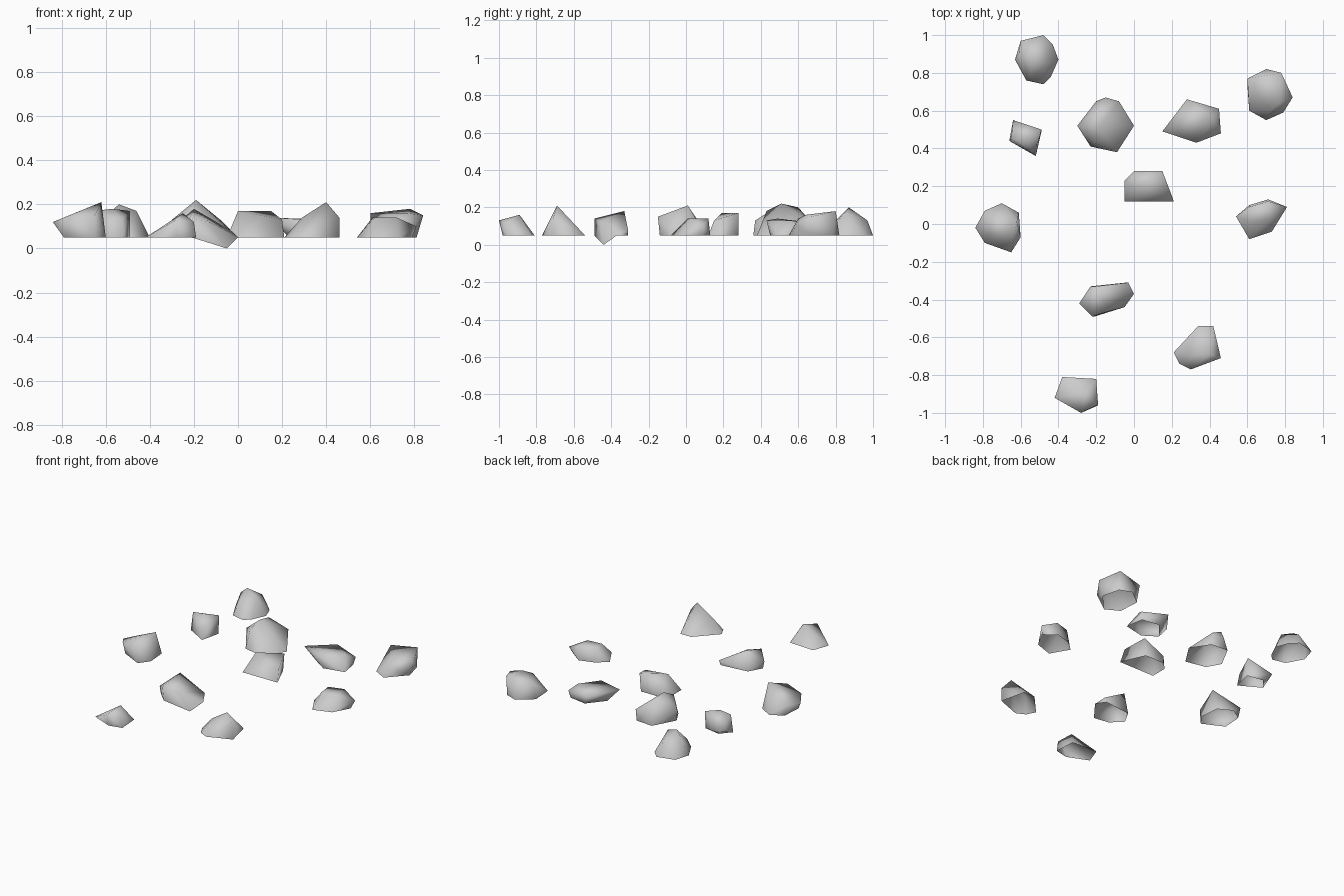
import bpy
import bmesh
import math

if "Cube" in bpy.data.objects:
    bpy.data.objects.remove(bpy.data.objects["Cube"], do_unlink=True)

GROUND = 0.05  # height of the open undersides

# One plain stone colour
stone = bpy.data.materials.new("stone_grey")
stone.use_nodes = True
stone_colour = (0.6, 0.6, 0.6, 1)
stone.diffuse_color = stone_colour
stone.node_tree.nodes["Principled BSDF"].inputs["Base Color"].default_value = stone_colour


def make_rock(name, base, crown):
    """Wrap a hollow stone shell around its footprint and its raised corners."""
    bm = bmesh.new()
    for x, y in base:
        bm.verts.new((x, y, GROUND))
    for corner in crown:
        bm.verts.new(corner)
    hull = bmesh.ops.convex_hull(bm, input=bm.verts[:])
    unused = set(hull["geom_interior"]) | set(hull["geom_unused"])
    loose = [v for v in unused if isinstance(v, bmesh.types.BMVert)]
    bmesh.ops.delete(bm, geom=loose, context="VERTS")
    bmesh.ops.recalc_face_normals(bm, faces=bm.faces[:])
    # Leave the underside open
    underside = [f for f in bm.faces if all(v.co.z < GROUND + 0.001 for v in f.verts)]
    bmesh.ops.delete(bm, geom=underside, context="FACES")
    bmesh.ops.dissolve_limit(bm, angle_limit=math.radians(1),
                             verts=bm.verts[:], edges=bm.edges[:])
    # Worn, rounded look over the coarse facets
    for face in bm.faces:
        face.smooth = True
    mesh = bpy.data.meshes.new(name)
    bm.to_mesh(mesh)
    bm.free()
    mesh.materials.append(stone)
    rock = bpy.data.objects.new(name, mesh)
    bpy.context.collection.objects.link(rock)


# Back row of stones
make_rock("back_right_rock",
          base=[(-.6, .97), (-.48, 1), (-.43, .95), (-.4, .87),
                (-.44, .78), (-.48, .74), (-.57, .76), (-.63, .87)],
          crown=[(-.54, .87, .2), (-.46, .85, .17), (-.5, .97, .13),
                 (-.55, .77, .1), (-.61, .9, .14)])
make_rock("small_square_rock",
          base=[(-.66, .44), (-.52, .36), (-.49, .49), (-.6, .51)],
          crown=[(-.65, .45, .17), (-.49, .5, .17), (-.57, .45, .18),
                 (-.64, .55, .09), (-.53, .37, .13)])
make_rock("tall_back_rock",
          base=[(-.28, .5), (-.2, .65), (-.08, .64), (0, .52), (-.09, .38), (-.23, .41)],
          crown=[(-.19, .51, .22), (-.19, .6, .2), (-.3, .52, .13),
                 (-.15, .67, .12), (-.08, .65, .13), (-.21, .43, .18)])
make_rock("flat_back_rock",
          base=[(.23, .51), (.32, .45), (.46, .48), (.44, .6), (.32, .62)],
          crown=[(.15, .49, .14), (.28, .66, .12), (.45, .61, .1),
                 (.42, .55, .13), (.33, .43, .13)])
make_rock("back_left_rock",
          base=[(.6, .74), (.7, .82), (.78, .79), (.81, .67), (.7, .55), (.61, .6)],
          crown=[(.6, .77, .16), (.78, .8, .18), (.84, .67, .15),
                 (.77, .64, .16), (.72, .6, .14), (.79, .59, .1)])

# Middle stones
make_rock("centre_rock",
          base=[(-.05, .23), (0, .28), (.14, .28), (.21, .12), (-.05, .12)],
          crown=[(0, .19, .17), (.15, .28, .17), (.2, .15, .13), (0, .28, .1)])
make_rock("middle_left_rock",
          base=[(.54, .04), (.61, .1), (.71, .13), (.79, .07), (.73, -.04), (.61, -.08)],
          crown=[(.61, .09, .14), (.81, .09, .1), (.71, .12, .14),
                 (.62, .01, .14), (.72, .02, .14)])
make_rock("middle_right_rock",
          base=[(-.79, -.07), (-.78, .06), (-.7, .11), (-.61, .06), (-.6, -.07), (-.65, -.14)],
          crown=[(-.62, .01, .21), (-.65, -.15, .15), (-.84, -.02, .12),
                 (-.79, .07, .12), (-.79, -.1, .14)])

# Front stones
make_rock("sunken_rock",
          base=[(-.28, -.42), (-.23, -.33), (-.04, -.31), (0, -.37), (-.21, -.49)],
          crown=[(-.05, -.44, 0), (-.2, -.33, .18), (-.03, -.31, .08),
                 (-.22, -.49, .14), (-.29, -.42, .1), (-.13, -.46, .12)])
make_rock("peaked_front_rock",
          base=[(.21, -.68), (.34, -.54), (.42, -.54), (.46, -.71), (.3, -.77), (.24, -.74)],
          crown=[(.4, -.69, .21), (.46, -.71, .14), (.29, -.69, .14)])
make_rock("front_rock",
          base=[(-.42, -.92), (-.38, -.81), (-.31, -.83), (-.2, -.82), (-.19, -.96), (-.28, -.98)],
          crown=[(-.25, -.89, .16), (-.28, -1, .13), (-.2, -.96, .12)])
